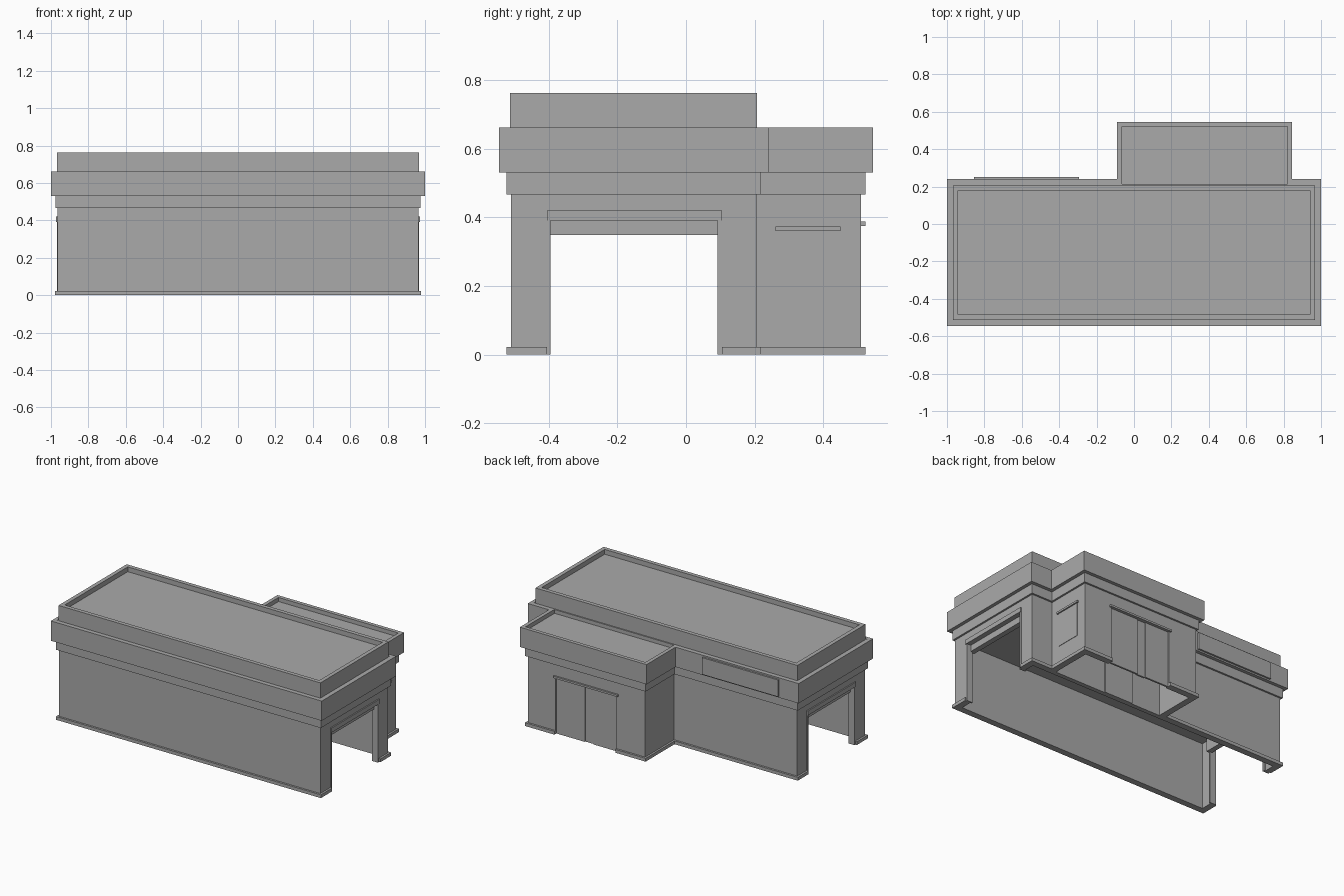
import bpy, bmesh
from mathutils import Vector

cube = bpy.data.objects.get("Cube")
if cube:
    bpy.data.objects.remove(cube, do_unlink=True)

gray = bpy.data.materials.new("plain_gray")
gray.use_nodes = True
gray.diffuse_color = (0.4, 0.4, 0.4, 1)
gray.node_tree.nodes["Principled BSDF"].inputs["Base Color"].default_value = (0.4, 0.4, 0.4, 1)


def finish(name, bm):
    bmesh.ops.recalc_face_normals(bm, faces=bm.faces)
    mesh = bpy.data.meshes.new(name)
    bm.to_mesh(mesh)
    bm.free()
    mesh.materials.append(gray)
    obj = bpy.data.objects.new(name, mesh)
    bpy.context.collection.objects.link(obj)
    return obj


def box(name, x0, x1, y0, y1, z0, z1):
    bm = bmesh.new()
    bmesh.ops.create_cube(bm, size=1)
    for v in bm.verts:
        v.co = Vector(((x0, x1)[v.co.x > 0], (y0, y1)[v.co.y > 0], (z0, z1)[v.co.z > 0]))
    return finish(name, bm)


def offset(path, dist, closed):
    """Shift a right-angled, counter-clockwise path outward."""
    count = len(path)
    normals = []
    for i in range(count):
        d = (Vector(path[(i + 1) % count]) - Vector(path[i])).normalized()
        normals.append(Vector((d.y, -d.x)))
    result = []
    for i, p in enumerate(path):
        if not closed and i == 0:
            n = normals[0]
        elif not closed and i == count - 1:
            n = normals[i - 1]
        else:
            n = normals[i] + normals[i - 1]
            if normals[i].dot(normals[i - 1]) > 0.9:
                n = normals[i]
        result.append(Vector(p) + n * dist)
    return result


def wall(name, path, out, inner, z0, z1, closed=False):
    """Solid strip along a path, between two offsets and two heights."""
    bm = bmesh.new()
    sections = []
    for a, b in zip(offset(path, out, closed), offset(path, inner, closed)):
        sections.append([bm.verts.new((p.x, p.y, z)) for p, z in
                         ((a, z0), (a, z1), (b, z1), (b, z0))])
    count = len(sections)
    for i in range(count if closed else count - 1):
        s, t = sections[i], sections[(i + 1) % count]
        for k in range(4):
            m = (k + 1) % 4
            bm.faces.new((s[k], s[m], t[m], t[k]))
    if not closed:
        bm.faces.new(sections[0])
        bm.faces.new(sections[-1])
    return finish(name, bm)


# Footprint: long hall with an annex on the back
X, F, B = 0.965, -0.51, 0.205
AL, AR, AB = 0.81, -0.055, 0.51
BAY0, BAY1 = -0.405, 0.105
DOOR0, DOOR1 = 0.155, 0.605
hall = [(-X, F), (X, F), (X, B), (-X, B)]
plan = [(-X, F), (X, F), (X, B), (AL, B), (AL, AB), (AR, AB), (AR, B), (-X, B)]
runs = {
    "front": [(-X, BAY0), (-X, F), (X, F), (X, BAY0)],
    "back_left": [(X, BAY1), (X, B), (AL, B), (AL, AB), (DOOR1, AB)],
    "back_right": [(DOOR0, AB), (AR, AB), (AR, B), (-X, B), (-X, BAY1)],
}

# Walls and plinth, open at the bays and at the back doors
for label, run in runs.items():
    wall(label + "_wall", run, 0, -0.03, 0, 0.53)
    wall(label + "_plinth", run, 0.013, 0, 0, 0.022)
box("dividing_wall", AR - 0.01, AL + 0.01, B - 0.03, B, 0, 0.45)

# Drive-through bays at both ends
for label, s in (("left", 1), ("right", -1)):
    def end(part, xa, xb, *rest):
        box(label + "_" + part, min(s * xa, s * xb), max(s * xa, s * xb), *rest)
    end("bay_wall_top", X - 0.03, X, BAY0, BAY1, 0.39, 0.53)
    end("bay_lintel", X - 0.03, X + 0.008, BAY0, BAY1, 0.39, 0.42)
    end("bay_jamb_front", X - 0.04, X + 0.004, BAY0, BAY0 + 0.01, 0, 0.39)
    end("bay_jamb_back", X - 0.04, X + 0.004, BAY1 - 0.014, BAY1, 0, 0.39)
    end("bay_header", X - 0.06, X - 0.025, BAY0, BAY1, 0.348, 0.45)

# Eaves: stepped band and fascia
wall("lower_band", plan, 0.012, -0.01, 0.467, 0.532, True)
wall("fascia", plan, 0.035, 0.01, 0.53, 0.662, True)

# Ceilings, roofs and parapet
box("hall_ceiling", 0.005 - X, X - 0.005, F + 0.005, B - 0.005, 0.445, 0.53)
box("annex_ceiling", AR + 0.005, AL - 0.005, B - 0.01, AB - 0.005, 0.445, 0.53)
box("hall_ledge", -X - 0.015, X + 0.015, F - 0.015, B + 0.01, 0.532, 0.66)
box("annex_roof", AR - 0.015, AL + 0.015, B, AB + 0.015, 0.532, 0.635)
wall("parapet", hall, 0.002, -0.025, 0.655, 0.762, True)
box("hall_roof", 0.01 - X, X - 0.01, F + 0.01, B - 0.01, 0.65, 0.73)

# Annex back doors
box("door_wall_top", DOOR0, DOOR1, AB - 0.03, AB, 0.375, 0.53)
box("door_trim", DOOR0 - 0.012, DOOR1 + 0.012, AB, AB + 0.012, 0.375, 0.388)
box("door_panel_left", 0.395, DOOR1, AB - 0.02, AB - 0.008, 0, 0.375)
box("door_panel_middle", 0.33, 0.395, AB - 0.026, AB - 0.014, 0, 0.375)
box("door_panel_right", DOOR0, 0.33, AB - 0.02, AB - 0.008, 0, 0.375)

# Annex side window
box("window_pane", AL - 0.002, AL + 0.003, 0.27, 0.44, 0.137, 0.36)
box("window_trim", AL, AL + 0.012, 0.26, 0.45, 0.36, 0.373)

# Inner door in the dividing wall
box("inner_door", 0.19, 0.40, B - 0.002, B + 0.006, 0, 0.36)

# Blank panel on the back fascia
box("fascia_panel", -0.855, -0.295, B + 0.03, B + 0.047, 0.54, 0.652)
